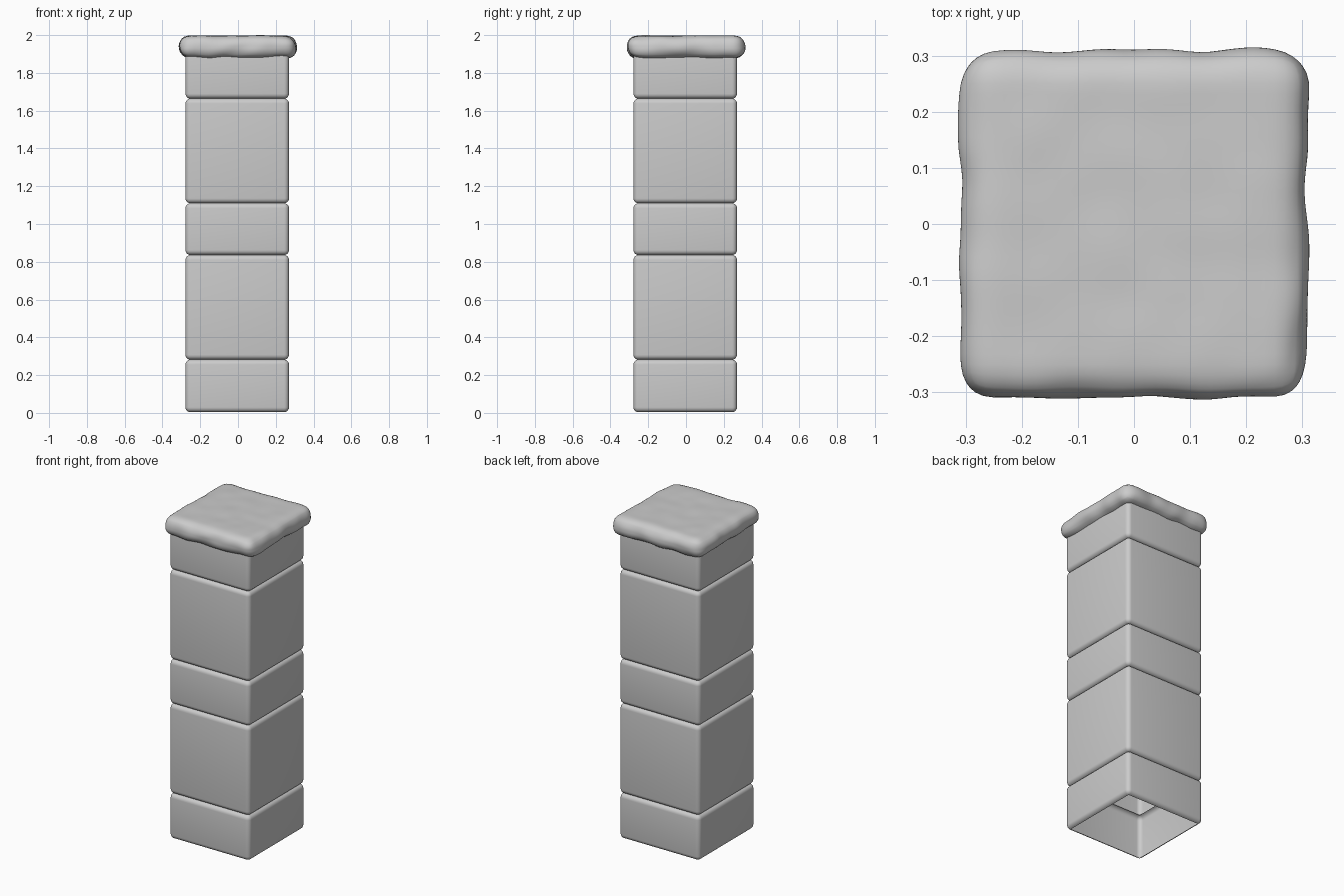
import bpy, bmesh, math
from mathutils import Vector, noise

if "Cube" in bpy.data.objects:
    bpy.data.objects.remove(bpy.data.objects["Cube"])

CX, HALF, R = -0.004, 0.274, 0.026


def finish(bm, name, angle):
    bmesh.ops.recalc_face_normals(bm, faces=bm.faces)
    mesh = bpy.data.meshes.new(name)
    bm.to_mesh(mesh)
    bm.free()
    ob = bpy.data.objects.new(name, mesh)
    bpy.context.collection.objects.link(ob)
    bpy.ops.object.select_all(action='DESELECT')
    ob.select_set(True)
    bpy.context.view_layer.objects.active = ob
    bpy.ops.object.shade_smooth_by_angle(angle=math.radians(angle))
    return ob


def rounded_ring(bm, inset, z, seg=5):
    # square with rounded corners, shrunk by inset
    c, r = HALF - R, max(R - inset, 0.004)
    ring = []
    for k in range(4):
        sx, sy = ((1, 1), (-1, 1), (-1, -1), (1, -1))[k]
        for i in range(seg + 1):
            a = math.pi / 2 * (k + i / seg)
            ring.append(bm.verts.new((CX + sx * c + r * math.cos(a),
                                      CX + sy * c + r * math.sin(a), z)))
    return ring


def stone_block(name, z0, z1):
    # hollow block, open at both ends, with rolled rims
    prof = []
    for i in range(6):
        a = math.pi / 2 * i / 5
        prof.append((R * (1 - math.sin(a)), R * (1 - math.cos(a))))
    levels = [(d, z0 + h) for d, h in prof]
    levels += [(d, z1 - h) for d, h in reversed(prof)]
    bm = bmesh.new()
    rings = [rounded_ring(bm, d, z) for d, z in levels]
    for lo, hi in zip(rings, rings[1:]):
        n = len(lo)
        for i in range(n):
            j = (i + 1) % n
            bm.faces.new((lo[i], lo[j], hi[j], hi[i]))
    return finish(bm, name, 60)


# shaft: alternating short and tall blocks
joints = [0.004, 0.282, 0.836, 1.11, 1.664, 1.94]
names = ["base_block", "lower_block", "middle_block", "upper_block", "top_block"]
for name, a, b in zip(names, joints, joints[1:]):
    stone_block(name, a, b)

# cap: pillow-edged slab with a worn, wavy surface
bm = bmesh.new()
bmesh.ops.create_cube(bm, size=2)
bmesh.ops.subdivide_edges(bm, edges=bm.edges[:], cuts=31, use_grid_fill=True)
core, rad = Vector((0.252, 0.252, 0.003)), 0.057
for v in bm.verts:
    q = Vector([v.co[i] * (core[i] + rad) for i in range(3)])
    inner = Vector([max(-core[i], min(core[i], q[i])) for i in range(3)])
    d = (q - inner).normalized()
    p = inner + d * rad
    amp = 0.004 if abs(d.z) > 0.95 and d.z > 0 else 0.009
    p += d * amp * noise.noise(p * 11 + Vector((3.1, 7.4, 1.9)))
    v.co = p
top = max(v.co.z for v in bm.verts)
for v in bm.verts:
    v.co.z += 2.0 - top
for _ in range(2):
    bmesh.ops.smooth_vert(bm, verts=bm.verts[:], factor=0.4,
                          use_axis_x=True, use_axis_y=True, use_axis_z=True)
finish(bm, "cap_stone", 60)
